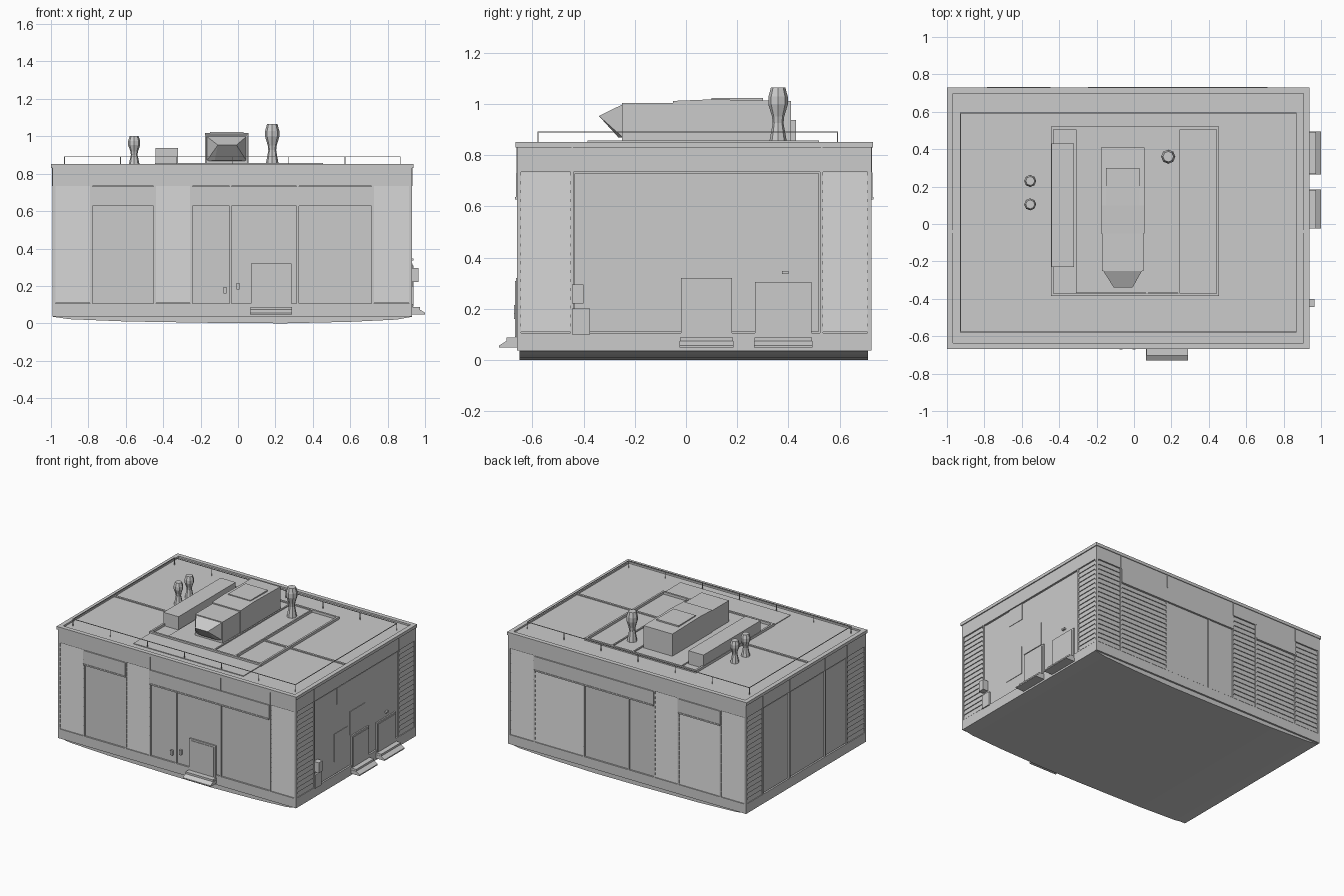
import bpy, bmesh, math

if "Cube" in bpy.data.objects:
    bpy.data.objects.remove(bpy.data.objects["Cube"])

# outer wall faces of the building
X0, X1, Y0, Y1 = -0.993, 0.93, -0.66, 0.725
REC = 0.012


def mesh_object(name, verts, faces):
    me = bpy.data.meshes.new(name)
    me.from_pydata(verts, [], faces)
    bm = bmesh.new()
    bm.from_mesh(me)
    bmesh.ops.recalc_face_normals(bm, faces=bm.faces)
    bm.to_mesh(me)
    bm.free()
    ob = bpy.data.objects.new(name, me)
    bpy.context.collection.objects.link(ob)
    return ob


def box(name, x0, x1, y0, y1, z0, z1):
    v = [(x, y, z) for x in (x0, x1) for y in (y0, y1) for z in (z0, z1)]
    f = [(0, 1, 3, 2), (4, 6, 7, 5), (0, 4, 5, 1), (2, 3, 7, 6), (0, 2, 6, 4), (1, 5, 7, 3)]
    return mesh_object(name, v, f)


def prism(name, profile, place):
    """Extrude a closed 2D profile; place(a, b, end) gives the 3D point."""
    n = len(profile)
    v = [place(a, b, e) for e in (0, 1) for a, b in profile]
    f = [tuple(range(n)), tuple(range(n, 2 * n))]
    f += [(i, (i + 1) % n, n + (i + 1) % n, n + i) for i in range(n)]
    return mesh_object(name, v, f)


def on_wall(side, u, d, z):
    """u runs along the wall, d is the distance outward from it."""
    return {'front': (u, Y0 - d, z), 'back': (u, Y1 + d, z),
            'left': (X0 - d, u, z), 'right': (X1 + d, u, z)}[side]


def block(name, side, u0, u1, z0, z1, d1, d0=-REC - 0.002):
    a, b = on_wall(side, u0, d0, z0), on_wall(side, u1, d1, z1)
    lo, hi = [min(p) for p in zip(a, b)], [max(p) for p in zip(a, b)]
    return box(name, lo[0], hi[0], lo[1], hi[1], lo[2], hi[2])


def siding(side, u0, u1, z0, z1):
    n = max(2, round((z1 - z0) / 0.034))
    h = (z1 - z0) / n
    prof = [(-REC - 0.002, z1), (-REC - 0.002, z0)]
    for i in range(n):
        prof += [(-0.002, z0 + i * h), (-0.008, z0 + (i + 1) * h)]
    prism(side + "_siding", prof, lambda d, z, e: on_wall(side, (u0, u1)[e], d, z))


def lathe(name, x, y, profile, n=8):
    v = [(x + r * math.cos(2 * math.pi * i / n), y + r * math.sin(2 * math.pi * i / n), z)
         for r, z in profile for i in range(n)]
    k = len(profile)
    f = [(j * n + i, j * n + (i + 1) % n, (j + 1) * n + (i + 1) % n, (j + 1) * n + i)
         for j in range(k - 1) for i in range(n)]
    f += [tuple(range(n)), tuple(range((k - 1) * n, k * n))]
    return mesh_object(name, v, f)


def ring(name, x0, x1, y0, y1, z0, z1, w):
    box(name + "_front", x0, x1, y0, y0 + w, z0, z1)
    box(name + "_back", x0, x1, y1 - w, y1, z0, z1)
    box(name + "_left", x0, x0 + w, y0 + w, y1 - w, z0, z1)
    box(name + "_right", x1 - w, x1, y0 + w, y1 - w, z0, z1)


# bowed foundation and wall core
bow = [(-0.99, 0.045), (-0.99, 0.035), (-0.9, 0.022), (-0.6, 0.01), (-0.1, 0.002),
       (0.25, 0), (0.6, 0.008), (0.85, 0.02), (0.93, 0.035), (0.93, 0.045)]
prism("foundation", bow, lambda x, z, e: (x, (-0.65, 0.712)[e], z))
box("wall_core", X0 + REC, X1 - REC, Y0 + REC, Y1 - REC, 0.04, 0.835)
ring("plinth", X0, X1, Y0, Y1, 0.036, 0.105, 0.02)
ring("fascia", X0, X1, Y0, Y1, 0.735, 0.835, 0.02)
ring("parapet_cap", -1.0, 0.937, -0.667, 0.73, 0.83, 0.852, 0.032)

# wall bays: (edges, indices of bays clad in siding)
long_edges = [X0, -0.785, -0.445, -0.25, -0.04, 0.32, 0.72, X1]
short_edges = [Y0, -0.445, -0.19, 0.22, 0.53, Y1]
walls = {'front': (long_edges, (0, 2, 6)), 'back': (long_edges, (0, 1, 2, 5, 6)),
         'left': (short_edges, (0, 4)), 'right': ([Y0, -0.445, 0.53, Y1], (0, 2))}
for side, (edges, clad) in walls.items():
    for i, u in enumerate(edges):
        w = 0.016 if i in (0, len(edges) - 1) else 0.006
        block(side + "_post", side, max(u - w, edges[0]), min(u + w, edges[-1]), 0.1, 0.74, 0)
    for i in range(len(edges) - 1):
        a, b = edges[i] + 0.006, edges[i + 1] - 0.006
        if i in clad:
            siding(side, a, b, 0.108, 0.733)
        else:
            block(side + "_panel", side, a + 0.004, b - 0.004, 0.11, 0.728, -0.006)
    # thin cover strips on the fascia
    for u in edges[1:-1]:
        block(side + "_fascia_joint", side, u - 0.003, u + 0.003, 0.735, 0.83, 0.002)

# high sign bands on the long walls
for side in ('front', 'back'):
    for a, b in ((-0.785, -0.447), (-0.247, 0.715)):
        block(side + "_band", side, a, b, 0.63, 0.732, 0.004)
        block(side + "_band_lip", side, a, b, 0.626, 0.636, 0.008)


def door(side, u0, u1, z1, reach, leaves):
    m = 0.012
    block(side + "_door_frame", side, u0, u1, 0.085, z1, 0.004)
    w = (u1 - u0 - 2 * m) / leaves
    for k in range(leaves):
        block(side + "_door_leaf", side, u0 + m + k * w + 0.002, u0 + m + (k + 1) * w - 0.002,
              0.09, z1 - m, 0.008)
    block(side + "_door_step", side, u0 - 0.003, u1 + 0.003, 0.07, 0.088, reach * 0.6)
    ramp = [(-0.005, 0.048), (reach, 0.048), (reach, 0.056), (reach * 0.6, 0.074), (-0.005, 0.074)]
    prism(side + "_door_ramp", ramp,
          lambda d, z, e: on_wall(side, (u0 - 0.005, u1 + 0.005)[e], d, z))


# doors, meter boxes and wall plates
door('front', 0.07, 0.285, 0.32, 0.07, 1)
door('right', -0.02, 0.18, 0.32, 0.07, 2)
door('right', 0.27, 0.49, 0.305, 0.07, 1)
for u, z in ((-0.07, 0.16), (0.0, 0.18)):
    block("front_switch_box", 'front', u - 0.008, u + 0.008, z, z + 0.035, 0.012)
block("meter_cabinet", 'right', -0.445, -0.375, 0.1, 0.2, 0.008)
block("meter_box", 'right', -0.445, -0.4, 0.22, 0.295, 0.035)
block("plate_over_door", 'right', -0.03, 0.15, 0.33, 0.5, -0.002)
block("low_wall_plate", 'right', -0.21, -0.05, 0.2, 0.405, -0.003)
block("high_wall_plate", 'right', -0.18, -0.045, 0.61, 0.73, -0.003)
block("door_lamp", 'right', 0.375, 0.4, 0.335, 0.347, 0.008)

# roof slab, seams and curbs
box("roof_slab", -0.97, 0.906, -0.637, 0.7, 0.825, 0.84)
box("roof_seam_left", -0.97, -0.44, -0.048, -0.033, 0.838, 0.847)
box("roof_seam_right", 0.24, 0.906, -0.048, -0.033, 0.838, 0.847)
ring("roof_curb", -0.445, 0.455, -0.385, 0.52, 0.838, 0.858, 0.014)
box("roof_walkway", -0.44, 0.45, -0.58, -0.385, 0.838, 0.845)
box("roof_deck", -0.31, 0.24, -0.37, 0.506, 0.838, 0.85)
for x in (0.07, 0.24):
    box("roof_rib", x - 0.005, x + 0.005, -0.385, 0.51, 0.838, 0.858)

# thin safety rail
ring("safety_rail", -0.93, 0.87, -0.58, 0.595, 0.889, 0.893, 0.004)
for x in (-0.93, -0.63, -0.33, -0.03, 0.27, 0.57, 0.866):
    for y in (-0.58, 0.591):
        box("rail_post", x, x + 0.004, y, y + 0.004, 0.838, 0.891)

# long duct
box("roof_duct", -0.442, -0.32, -0.23, 0.43, 0.838, 0.937)

# air handling unit with stepped body and pointed intake hood
box("unit_front_section", -0.172, 0.05, -0.25, -0.04, 0.845, 1.004)
rear = [(-0.05, 0.845), (-0.05, 1.012), (0.1, 1.018), (0.41, 1.012), (0.41, 0.845)]
prism("unit_rear_section", rear, lambda y, z, e: ((-0.177, 0.055)[e], y, z))
box("unit_top_hatch", -0.15, 0.03, 0.1, 0.3, 1.01, 1.024)
bm = bmesh.new()
for x0, x1, y, z in ((-0.168, 0.046, -0.245, 1.0), (-0.168, 0.046, -0.245, 0.868),
                     (-0.125, 0.004, -0.265, 0.87), (-0.108, -0.008, -0.34, 0.953)):
    bm.verts.new((x0, y, z))
    bm.verts.new((x1, y, z))
bmesh.ops.convex_hull(bm, input=bm.verts)
me = bpy.data.meshes.new("intake_hood")
bm.to_mesh(me)
bm.free()
bpy.context.collection.objects.link(bpy.data.objects.new("intake_hood", me))

# vent stacks
stack = [(0.036, 0), (0.033, 0.02), (0.021, 0.085), (0.024, 0.11), (0.038, 0.155),
         (0.038, 0.185), (0.028, 0.22)]
for x, y, s in ((0.183, 0.36, 1.03), (-0.555, 0.23, 0.74), (-0.555, 0.105, 0.74)):
    r = 1.0 if s > 1 else 0.85
    lathe("vent_stack", x, y, [(a * r, 0.838 + b * s) for a, b in stack])
